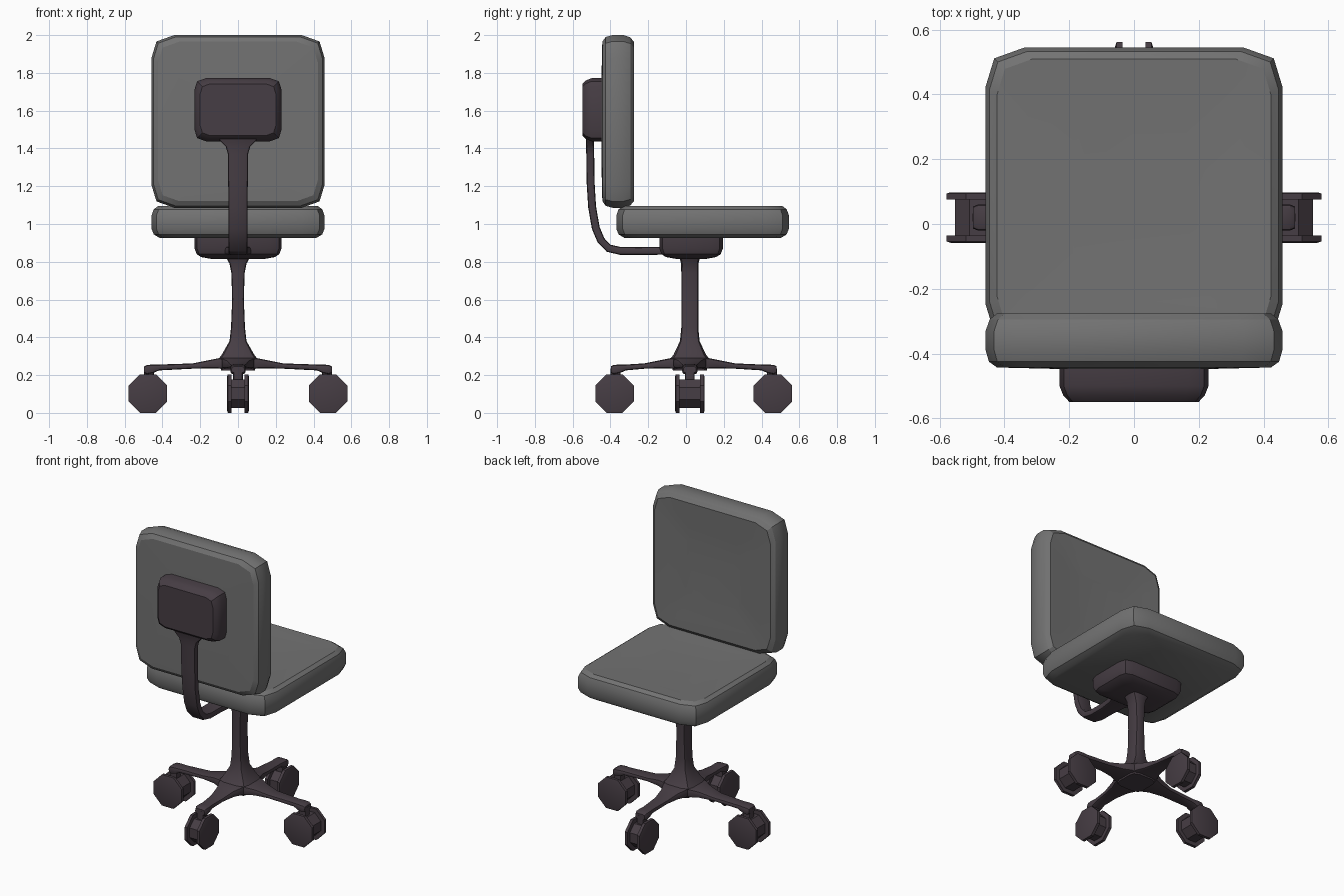
import bpy, bmesh, math
from mathutils import Vector, Matrix

cube = bpy.data.objects.get("Cube")
if cube:
    bpy.data.objects.remove(cube, do_unlink=True)


def material(name, rgb):
    mat = bpy.data.materials.new(name)
    mat.use_nodes = True
    mat.diffuse_color = (*rgb, 1)
    mat.node_tree.nodes["Principled BSDF"].inputs["Base Color"].default_value = (*rgb, 1)
    return mat


FABRIC = material("grey fabric", (0.17, 0.17, 0.17))
PLASTIC = material("dark plastic", (0.062, 0.047, 0.058))
CENTRE_Y = 0.02


def rounded(w, h, c):
    """Rectangle outline with three points on each corner."""
    corner = [(w, h - c), (w - c * 0.22, h - c * 0.28), (w - c, h)]
    flip = corner[::-1]
    return (corner + [(-x, y) for x, y in flip] + [(-x, -y) for x, y in corner]
            + [(x, -y) for x, y in flip])


def loft(name, rings, mat, angle=28):
    """Skin a closed surface through rings of equal point count."""
    bm = bmesh.new()
    loops = [[bm.verts.new(p) for p in ring] for ring in rings]
    n = len(loops[0])
    for a, b in zip(loops, loops[1:]):
        for i in range(n):
            j = (i + 1) % n
            bm.faces.new((a[i], a[j], b[j], b[i]))
    bm.faces.new(loops[0][::-1])
    bm.faces.new(loops[-1])
    bmesh.ops.recalc_face_normals(bm, faces=bm.faces)
    mesh = bpy.data.meshes.new(name)
    bm.to_mesh(mesh)
    bm.free()
    obj = bpy.data.objects.new(name, mesh)
    bpy.context.collection.objects.link(obj)
    mesh.materials.append(mat)
    bpy.ops.object.select_all(action="DESELECT")
    obj.select_set(True)
    bpy.context.view_layer.objects.active = obj
    bpy.ops.object.shade_smooth_by_angle(angle=math.radians(angle))
    return obj


def slab(name, w, h, corner, levels, place, mat):
    """Rounded slab; levels hold (inset, height), place maps to the model frame."""
    rings = []
    for inset, level in levels:
        c = corner * (1 - inset / w)
        rings.append([place(u, v, level) for u, v in rounded(w - inset, h - inset, c)])
    return loft(name, rings, mat)


# Cushions, each with a shallow dish on the side that is sat against
slab("seat", 0.458, 0.457, 0.12,
     [(0.045, 0.925), (0.012, 0.945), (0, 0.975), (0, 1.045), (0.012, 1.078),
      (0.035, 1.095), (0.13, 1.092), (0.26, 1.086)],
     lambda u, v, t: (u, v + 0.088, t), FABRIC)
slab("backrest", 0.458, 0.457, 0.12,
     [(0.2, -0.447), (0.035, -0.443), (0.01, -0.425), (0, -0.39), (0, -0.33),
      (0.012, -0.295), (0.035, -0.276), (0.13, -0.28), (0.26, -0.288)],
     lambda u, v, t: (u, t, v + 1.543), FABRIC)

# Rear pad and under-seat plate
slab("back_pad", 0.23, 0.167, 0.06,
     [(0, -0.43), (0, -0.5), (0.012, -0.53), (0.03, -0.549)],
     lambda u, v, t: (u, t, v + 1.605), PLASTIC)
slab("seat_plate", 0.23, 0.168, 0.06,
     [(0, 0.935), (0, 0.87), (0.012, 0.84), (0.035, 0.825), (0.09, 0.815)],
     lambda u, v, t: (u, v + 0.027, t), PLASTIC)

# Bent arm from the plate to the pad: y, z, half width
path = [(-0.08, 0.86, 0.09), (-0.16, 0.858, 0.06), (-0.25, 0.857, 0.05),
        (-0.35, 0.858, 0.05), (-0.41, 0.872, 0.05), (-0.45, 0.913, 0.05),
        (-0.478, 0.98, 0.05), (-0.497, 1.09, 0.05), (-0.505, 1.22, 0.052),
        (-0.507, 1.37, 0.053), (-0.508, 1.41, 0.065), (-0.509, 1.435, 0.09),
        (-0.51, 1.46, 0.11)]
rings = []
for i, (y, z, w) in enumerate(path):
    before, after = path[max(i - 1, 0)], path[min(i + 1, len(path) - 1)]
    side = Vector((0, before[1] - after[1], after[0] - before[0])).normalized()
    rings.append([Vector((u, y, z)) + side * v for u, v in rounded(w, 0.021, 0.014)])
loft("back_arm", rings, PLASTIC)

# Post with flared top and spreading foot: z, half x, half y
post = [(0.225, 0.09, 0.09), (0.29, 0.1, 0.1), (0.31, 0.085, 0.085),
        (0.38, 0.045, 0.052), (0.45, 0.037, 0.045), (0.6, 0.031, 0.045),
        (0.74, 0.035, 0.045), (0.79, 0.045, 0.046), (0.825, 0.065, 0.055)]
loft("post", [[(u, v + CENTRE_Y, z) for u, v in rounded(a, b, a * 0.5)]
              for z, a, b in post], PLASTIC)


def wheel_disc(name, radius, levels, turn):
    """Octagonal disc around the local y axis; levels hold (inset, y)."""
    rings = []
    for inset, y in levels:
        r = (radius - inset) / math.cos(math.pi / 8)
        rings.append([turn @ Vector((r * math.cos(a), y, r * math.sin(a)))
                      for a in [math.pi * (k + 0.5) / 4 for k in range(8)]])
    return loft(name, rings, PLASTIC, 20)


# Four legs, each with a twin caster
for name, quarter, reach, width in (("left", 0, 0.477, 0.078), ("back", 3, 0.398, 0.058),
                                    ("right", 2, 0.477, 0.078), ("front", 1, 0.419 + 0.021, 0.058)):
    if name == "back":
        reach = 0.398
    turn = Matrix.Translation((0, CENTRE_Y, 0)) @ Matrix.Rotation(quarter * math.pi / 2, 4, "Z")

    # Leg sections: distance, half width, bottom, top
    leg = [(0, 0.09, 0.235, 0.295), (0.1, 0.085, 0.235, 0.29), (0.15, 0.062, 0.236, 0.28),
           (0.24, 0.045, 0.234, 0.262), (reach - 0.06, 0.037, 0.225, 0.256),
           (reach - 0.03, 0.04, 0.212, 0.256), (reach + 0.005, 0.04, 0.205, 0.254),
           (reach + 0.02, 0.034, 0.212, 0.246)]
    loft("leg_" + name, [[turn @ Vector((d, u, v + (lo + hi) / 2))
                          for u, v in rounded(w, (hi - lo) / 2, 0.014)]
                         for d, w, lo, hi in leg], PLASTIC)

    # Stem between the leg tip and the wheel hub
    stem = [turn @ Matrix.Translation((reach - 0.005, 0, z)) for z in (0.12, 0.235)]
    loft("stem_" + name, [[m @ Vector((u, v, 0)) for u, v in rounded(0.026, 0.026, 0.014)]
                          for m in stem], PLASTIC)

    # Wheel discs on both sides of a narrower hub
    axle = turn @ Matrix.Translation((reach, 0, 0.102))
    wheel_disc("hub_" + name, 0.076, [(0, -width + 0.01), (0, width - 0.01)], axle)
    for label, s in (("a", 1), ("b", -1)):
        wheel_disc("wheel_" + name + "_" + label, 0.102,
                   [(0, s * (width - 0.023)), (0, s * (width - 0.004)), (0.012, s * width)], axle)
